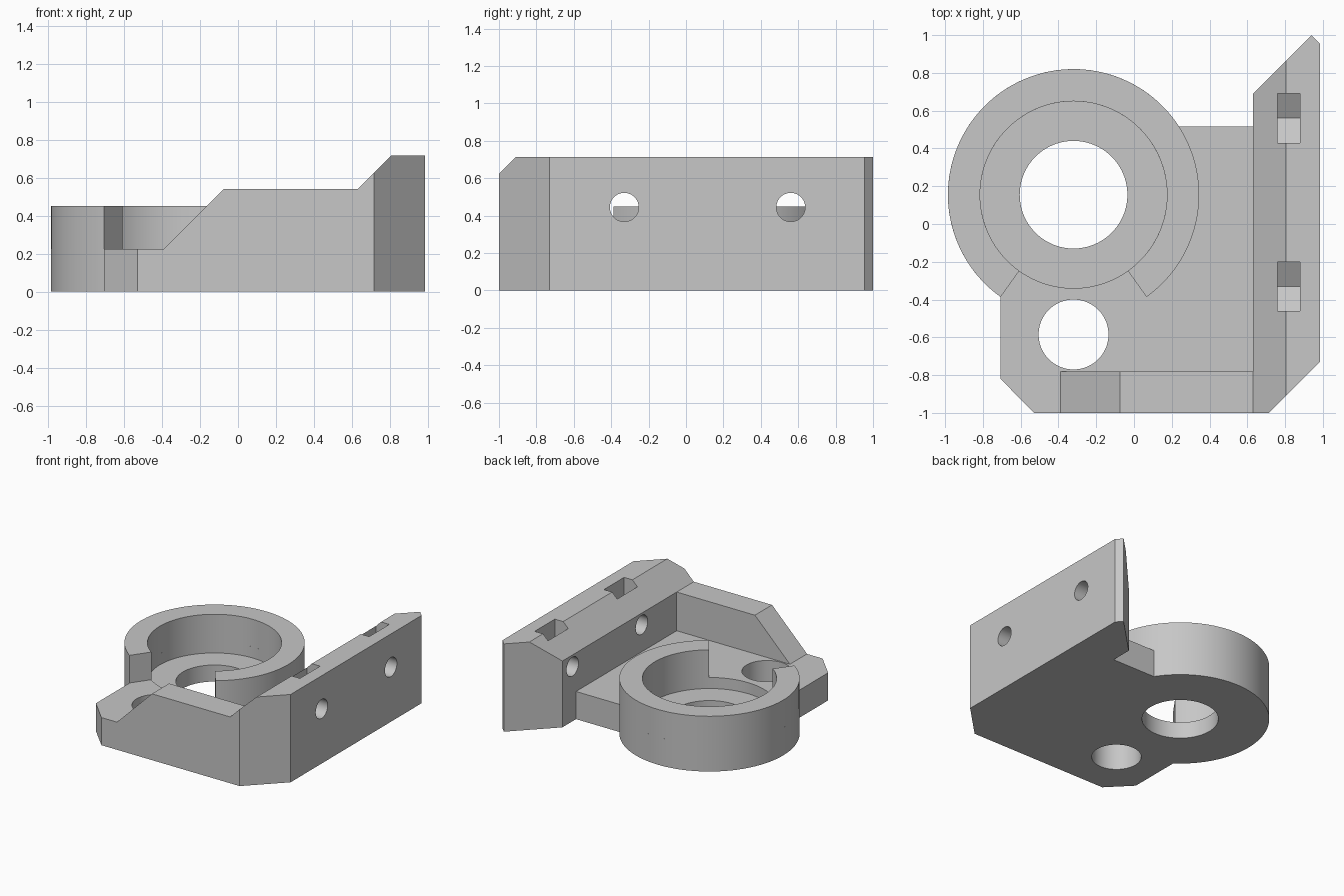
import bpy, bmesh
from math import radians, cos, sin, acos, asin, atan2
from mathutils import Matrix, Vector

if "Cube" in bpy.data.objects:
    bpy.data.objects.remove(bpy.data.objects["Cube"])

grey = bpy.data.materials.new("grey plastic")
grey.use_nodes = True
grey.diffuse_color = (0.57, 0.57, 0.57, 1)
grey.node_tree.nodes["Principled BSDF"].inputs["Base Color"].default_value = grey.diffuse_color

# Main dimensions
CX, CY = -0.32, 0.155            # ring centre
R_OUT, R_IN, R_HOLE = 0.665, 0.495, 0.285
PLATE, RING, RAIL, WALL = 0.225, 0.45, 0.54, 0.715
WALL_X = 0.63
SLOTS = (-0.33, 0.56)            # bolt positions along the side wall


def prism(name, pts, lo, hi, axis="z"):
    """Extrude a 2D profile along an axis: z uses (x, y), y uses (x, z), x uses (y, z)."""
    place = {"z": lambda a, b: (a, b, lo),
             "y": lambda a, b: (a, lo, b),
             "x": lambda a, b: (lo, a, b)}[axis]
    move = {"z": (0, 0, 1), "y": (0, 1, 0), "x": (1, 0, 0)}[axis]
    bm = bmesh.new()
    face = bm.faces.new([bm.verts.new(place(*p)) for p in pts])
    top = bmesh.ops.extrude_face_region(bm, geom=[face])["geom"]
    bmesh.ops.translate(bm, vec=Vector(move) * (hi - lo),
                        verts=[g for g in top if isinstance(g, bmesh.types.BMVert)])
    bmesh.ops.recalc_face_normals(bm, faces=bm.faces)
    mesh = bpy.data.meshes.new(name)
    bm.to_mesh(mesh)
    bm.free()
    mesh.materials.append(grey)
    ob = bpy.data.objects.new(name, mesh)
    bpy.context.collection.objects.link(ob)
    return ob


def arc(cx, cy, r, start, end, n=96):
    return [(cx + r * cos(start + (end - start) * i / n),
             cy + r * sin(start + (end - start) * i / n)) for i in range(n + 1)]


def circle(cx, cy, r, n=96):
    return arc(cx, cy, r, 0, radians(360), n)[:-1]


def cut(target, cutters):
    """Subtract the cutters, apply the result and delete the cutters."""
    for c in cutters:
        mod = target.modifiers.new("cut", "BOOLEAN")
        mod.operation, mod.solver, mod.object = "DIFFERENCE", "EXACT", c
    bpy.context.view_layer.update()
    mesh = bpy.data.meshes.new_from_object(
        target.evaluated_get(bpy.context.evaluated_depsgraph_get()))
    target.modifiers.clear()
    target.data = mesh
    for c in cutters:
        bpy.data.objects.remove(c)


# Base plate: corner block merged with the round ring footprint
gap = radians(35.5)
a_left = radians(270) - gap
a_back = asin((0.515 - CY) / R_OUT)
left_x = CX + R_OUT * cos(a_left)
outline = [(left_x, -0.82), (-0.53, -1), (WALL_X, -1), (WALL_X, 0.515)]
outline += arc(CX, CY, R_OUT, a_back, a_left)
plate = prism("base_plate", outline, 0, PLATE)
cut(plate, [prism("recess", circle(CX, CY, R_IN), 0.135, 1),
            prism("ring_hole", circle(CX, CY, R_HOLE), -1, 1),
            prism("front_hole", circle(CX, -0.585, 0.185), -1, 1)])

# Open ring standing on the plate, with its gap at the front
a0, a1 = radians(-90) + gap, radians(270) - gap
ring = prism("open_ring", arc(CX, CY, R_OUT, a0, a1) + arc(CX, CY, R_IN, a1, a0), PLATE, RING)

# Front rail with a sloped end
rail = prism("front_rail", [(-0.39, PLATE), (WALL_X, PLATE), (WALL_X, RAIL), (-0.075, RAIL)],
             -1, -0.78, "y")

# Side wall with cut corners and a sloped inner top edge
wall = prism("side_wall", [(WALL_X, -1), (0.715, -1), (0.985, -0.73), (0.985, 0.955),
                           (0.94, 1), (WALL_X, 0.69)], 0, WALL)
slope = prism("slope", [(WALL_X - 0.2, RAIL - 0.2), (WALL_X + 0.37, RAIL + 0.37),
                        (WALL_X - 0.2, RAIL + 0.37)], -2, 2, "y")
cutters = [slope]
for y in SLOTS:
    # bolt hole and nut pocket with a V-shaped floor
    cutters.append(prism("bolt_hole", circle(y, 0.445, 0.077, 48), 0, 2, "x"))
    cutters.append(prism("nut_pocket", [(y - 0.13, 1), (y - 0.13, 0.37), (y, 0.295),
                                        (y + 0.13, 0.37), (y + 0.13, 1)], 0.76, 0.88, "x"))
cut(wall, cutters)

# Smooth the round walls, keep the edges sharp
bpy.ops.object.select_all(action="DESELECT")
for ob in (plate, ring, rail, wall):
    ob.select_set(True)
bpy.context.view_layer.objects.active = plate
bpy.ops.object.shade_smooth_by_angle(angle=radians(25))
